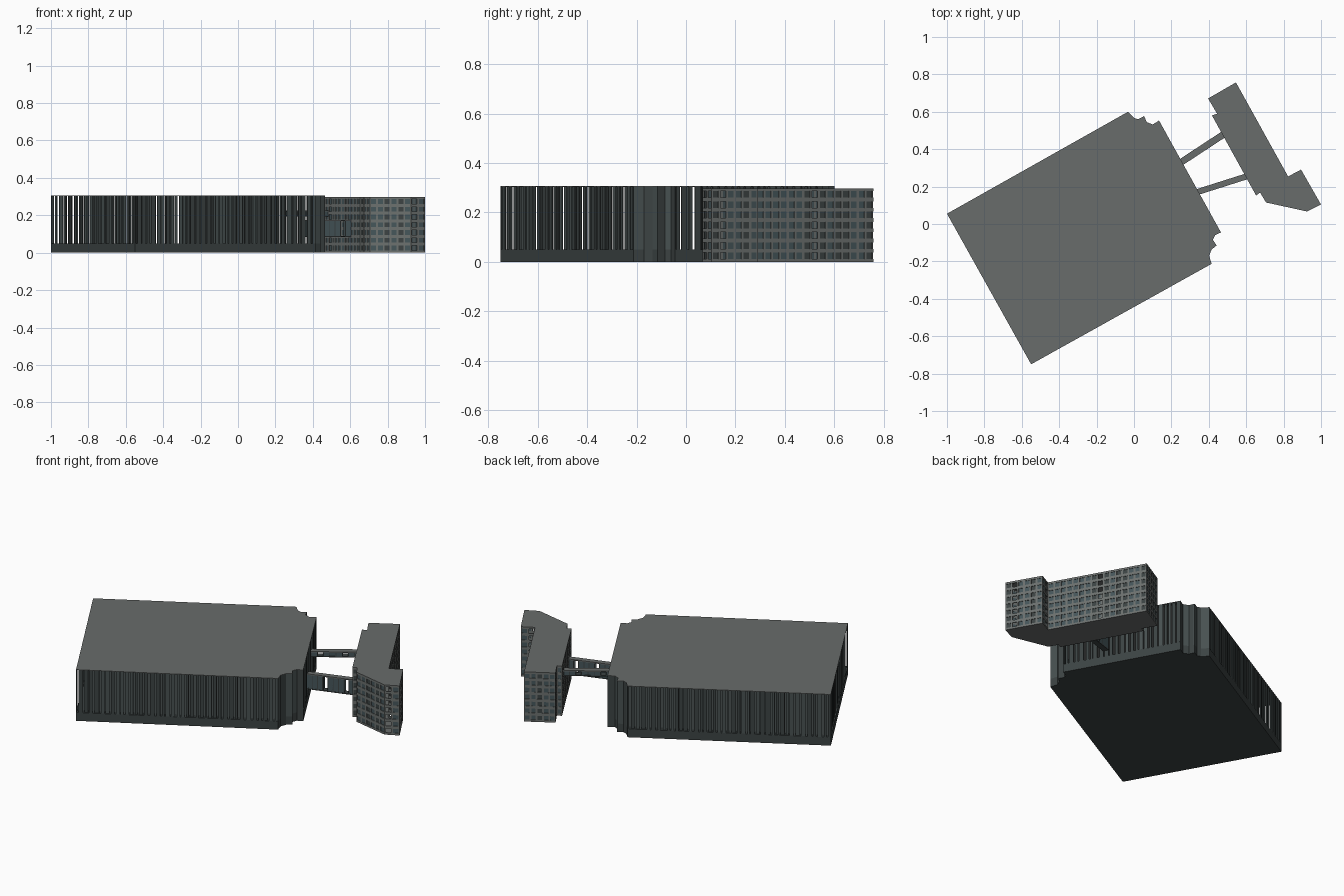
import bpy, bmesh, random
from mathutils import Vector

if "Cube" in bpy.data.objects:
    bpy.data.objects.remove(bpy.data.objects["Cube"])

random.seed(4)


def material(name, rgb):
    m = bpy.data.materials.new(name)
    m.diffuse_color = (*rgb, 1)
    m.use_nodes = True
    m.node_tree.nodes["Principled BSDF"].inputs["Base Color"].default_value = m.diffuse_color
    return m


GREY = material("roof grey", (0.14, 0.15, 0.147))
DARK = material("dark cladding", (0.045, 0.056, 0.056))
SLATE = material("slate cladding", (0.065, 0.083, 0.083))
CONCRETE = material("concrete", (0.15, 0.163, 0.158))
GLASS = material("blue grey glass", (0.06, 0.092, 0.102))


def finish(bm, name, mats):
    bmesh.ops.recalc_face_normals(bm, faces=bm.faces)
    me = bpy.data.meshes.new(name)
    bm.to_mesh(me)
    bm.free()
    for m in mats:
        me.materials.append(m)
    ob = bpy.data.objects.new(name, me)
    bpy.context.collection.objects.link(ob)
    return ob


def add_prism(bm, pts, z0, z1, mat=0):
    lo = [bm.verts.new((p[0], p[1], z0)) for p in pts]
    hi = [bm.verts.new((p[0], p[1], z1)) for p in pts]
    faces = [bm.faces.new(lo[::-1]), bm.faces.new(hi)]
    for i in range(len(pts)):
        j = (i + 1) % len(pts)
        faces.append(bm.faces.new((lo[i], lo[j], hi[j], hi[i])))
    for f in faces:
        f.material_index = mat


def prism(name, pts, z0, z1, mat):
    bm = bmesh.new()
    add_prism(bm, pts, z0, z1)
    return finish(bm, name, [mat])


def edges(pts):
    return [(Vector(p), Vector(pts[(i + 1) % len(pts)])) for i, p in enumerate(pts)]


def wall_piece(bm, a, b, s0, s1, z0, z1, d0, d1, mat=0):
    """Upright box along edge a-b, from s0 to s1, set in from d0 to d1."""
    t = (b - a).normalized()
    n = Vector((t.y, -t.x))
    add_prism(bm, [a + t * s0 + n * d0, a + t * s1 + n * d0,
                   a + t * s1 + n * d1, a + t * s0 + n * d1], z0, z1, mat)


# Hall outline (clockwise), with two stepped corners
hall = [(-1, 0.055), (-0.032, 0.6), (0, 0.567), (0.022, 0.56), (0.054, 0.577),
        (0.068, 0.545), (0.1, 0.532), (0.134, 0.553), (0.465, -0.045),
        (0.433, -0.06), (0.422, -0.085), (0.442, -0.115), (0.415, -0.136),
        (0.402, -0.17), (0.415, -0.213), (-0.55, -0.75)]
prism("hall_base", hall, 0, 0.05, DARK)
prism("hall_roof", hall, 0.304, 0.307, GREY)

# Hall walls: upright slats with gaps, open west side, closed corner steps
bm = bmesh.new()
for i, (a, b) in enumerate(edges(hall)):
    length = (b - a).length
    if length < 0.1:
        wall_piece(bm, a, b, 0, length, 0.05, 0.304, 0, 0.006, i % 2)
        continue
    west = i == len(hall) - 1
    s = 0.0
    while s < length - 0.004:
        width = random.uniform(0.012, 0.026)
        end = min(s + width, length)
        depth = random.choice((0, 0.005))
        wall_piece(bm, a, b, s, end, 0.05, 0.304, depth, depth + 0.005,
                   int(random.random() < 0.35))
        s = end + (random.uniform(0.03, 0.07) if west else random.uniform(0.004, 0.013))
finish(bm, "hall_slats", [DARK, SLATE])

# Office block outline
office = [(0.545, 0.757), (0.396, 0.671), (0.444, 0.59), (0.417, 0.58),
          (0.653, 0.152), (0.674, 0.168), (0.706, 0.115), (0.925, 0.067),
          (1.0, 0.104), (0.893, 0.291), (0.824, 0.254)][::-1]
prism("office_floor", office, 0, 0.004, GREY)
prism("office_roof", office, 0.294, 0.298, GREY)

# Office walls: floor bands, piers and set-back windows
ROWS = 7
PITCH = 0.29 / ROWS
frame, panes = bmesh.new(), bmesh.new()
for a, b in edges(office):
    length = (b - a).length
    for r in range(ROWS + 1):
        z = 0.004 + r * PITCH
        wall_piece(frame, a, b, 0, length, max(z - 0.008, 0.004),
                   min(z + 0.008, 0.294), 0, 0.006)
    cols = max(1, round(length / 0.036))
    step = length / cols
    for c in range(cols + 1):
        s = c * step
        wall_piece(frame, a, b, max(s - 0.005, 0), min(s + 0.005, length),
                   0.004, 0.294, 0.0005, 0.006)
    for c in range(cols):
        kind = random.random()
        if kind < 0.1:          # open bay
            continue
        wall_piece(panes, a, b, c * step + 0.004, (c + 1) * step - 0.004,
                   0.004, 0.294, 0.003, 0.0055, int(kind > 0.86))
finish(frame, "office_frame", [CONCRETE])
finish(panes, "office_windows", [GLASS, DARK])


# Link bridges: deck, roof and side panels with open bays
def bridge(name, a, b, z0, z1, width, bays, open_bays):
    a, b = Vector(a), Vector(b)
    length = (b - a).length
    t = (b - a).normalized()
    n = Vector((t.y, -t.x))
    a, b = a - n * width / 2, b - n * width / 2
    bm = bmesh.new()
    wall_piece(bm, a, b, 0, length, z0, z0 + 0.006, 0, width, 1)
    wall_piece(bm, a, b, 0, length, z1 - 0.006, z1, 0, width, 0)
    step = length / bays
    for d in (0.001, width - 0.004):
        for k in range(bays):
            if k not in open_bays:
                wall_piece(bm, a, b, k * step + 0.002, (k + 1) * step - 0.002,
                           z0 + 0.006, z1 - 0.006, d, d + 0.003, 2)
        for k in range(bays + 1):
            s = k * step
            wall_piece(bm, a, b, max(s - 0.003, 0), min(s + 0.003, length),
                       z0 + 0.006, z1 - 0.006, d, d + 0.003, 1)
    finish(bm, name, [GREY, DARK, GLASS])


bridge("north_bridge", (0.253, 0.331), (0.48, 0.48), 0.193, 0.226, 0.036, 8, (1, 5))
bridge("south_bridge", (0.342, 0.172), (0.6, 0.254), 0.084, 0.176, 0.032, 9, (3, 7))
